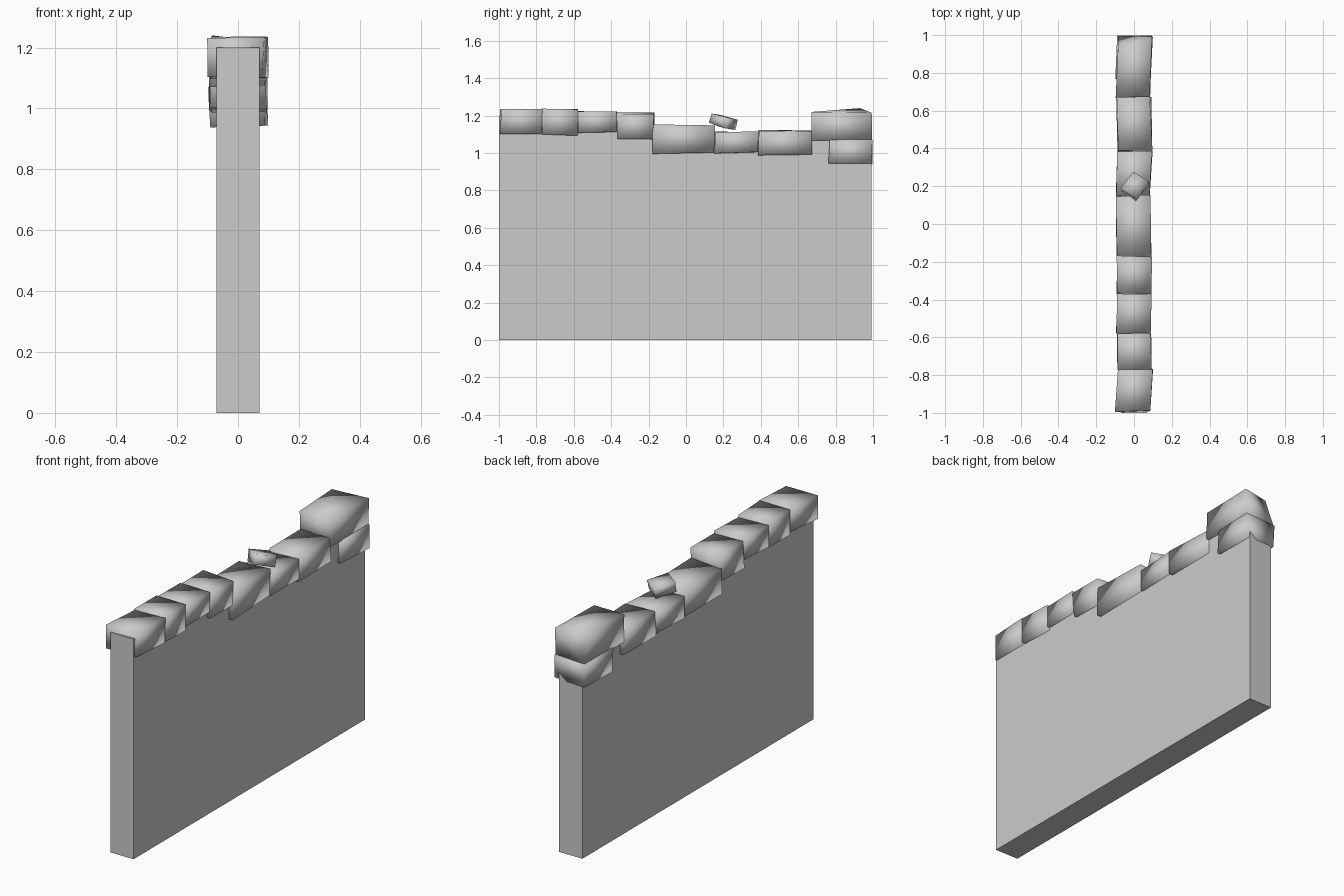
import bpy, bmesh, random
from math import radians
from mathutils import Matrix, Vector

if "Cube" in bpy.data.objects:
    bpy.data.objects.remove(bpy.data.objects["Cube"])

random.seed(4)


def finish(bm, name, smooth):
    bmesh.ops.recalc_face_normals(bm, faces=bm.faces[:])
    for f in bm.faces:
        f.smooth = smooth
    me = bpy.data.meshes.new(name)
    bm.to_mesh(me)
    bm.free()
    ob = bpy.data.objects.new(name, me)
    bpy.context.collection.objects.link(ob)
    return ob


def stone(name, size, loc, skew=0.0, jitter=0.005, rot=Matrix(), peak=None):
    """Rough-cut block: a cube with nudged corners, smooth shaded."""
    bm = bmesh.new()
    bmesh.ops.create_cube(bm, size=1)
    for v in bm.verts:
        if peak and v.co.x < 0 and v.co.y > 0 and v.co.z > 0:
            v.co = Vector(peak) - Vector(loc)
            continue
        v.co = Vector([c * s for c, s in zip(v.co, size)])
        v.co.x += skew * v.co.y
        v.co += Vector([random.uniform(-jitter, jitter) for _ in range(3)])
    bmesh.ops.triangulate(bm, faces=bm.faces[:])
    bm.transform(Matrix.Translation(loc) @ rot)
    return finish(bm, name, True)


# Wall slab: side profile whose top stays hidden inside the coping stones
profile = [(-1, 0), (.993, 0), (.993, 1.0), (.80, 1.0), (.79, 1.12), (.69, 1.12),
           (.66, 1.07), (.16, 1.07), (.12, 1.1), (-.16, 1.1), (-.2, 1.16),
           (-.36, 1.16), (-.4, 1.19), (-1, 1.2)]
bm = bmesh.new()
face = bm.faces.new([bm.verts.new((-.07, y, z)) for y, z in profile])
ext = bmesh.ops.extrude_face_region(bm, geom=[face])
bmesh.ops.translate(bm, vec=(.14, 0, 0),
                    verts=[g for g in ext['geom'] if isinstance(g, bmesh.types.BMVert)])
finish(bm, "wall", False)

# Coping stones along the top: y0, y1, z0, z1, skew
row = [(-.99, -.77, 1.104, 1.232, .07), (-.77, -.58, 1.096, 1.238, 0),
       (-.58, -.37, 1.11, 1.225, .02), (-.37, -.172, 1.075, 1.213, 0),
       (-.175, .15, 1.0, 1.148, -.01), (.15, .385, 1.002, 1.112, .03),
       (.385, .668, .99, 1.12, -.02), (.765, .993, .942, 1.07, .05)]
for i, (y0, y1, z0, z1, skew) in enumerate(row):
    stone(f"coping_stone_{i + 1}", (.18, y1 - y0, z1 - z0),
          (0, (y0 + y1) / 2, (z0 + z1) / 2), skew)

# Large end stone with one raised corner
stone("end_stone", (.18, .325, .15), (0, .832, 1.142), .02, .004,
      peak=(-.085, .93, 1.24))

# Small loose stone lying tilted on top
tilt = Matrix.Rotation(radians(-16), 4, 'X') @ Matrix.Rotation(radians(-34), 4, 'Z')
stone("loose_stone", (.096, .115, .056), (.005, .2, 1.167), 0, .004, tilt)
